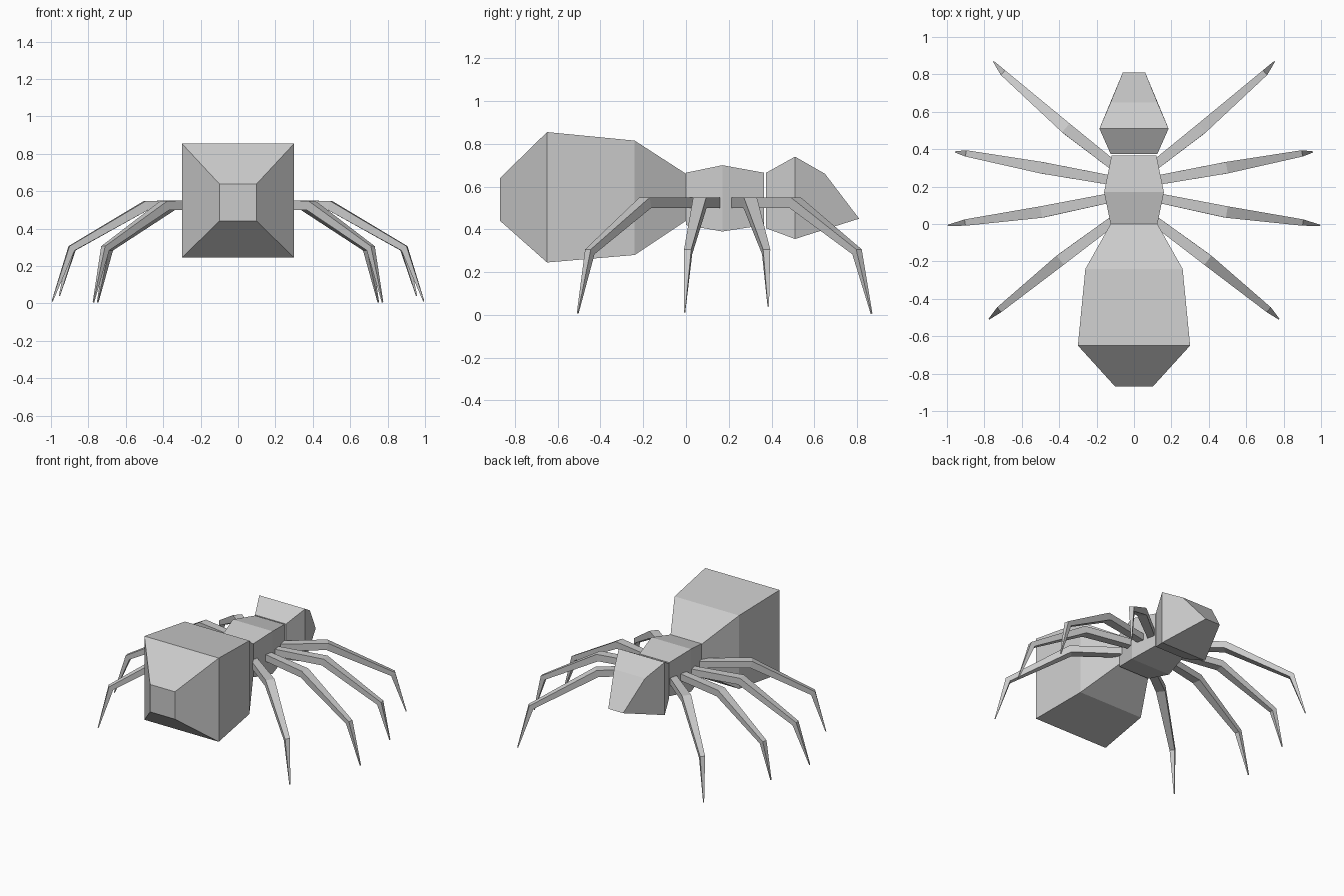
import bpy
import bmesh
from mathutils import Vector

old = bpy.data.objects.get("Cube")
if old:
    bpy.data.objects.remove(old, do_unlink=True)

grey = bpy.data.materials.new("plain grey")
grey.use_nodes = True
COLOUR = (0.6, 0.6, 0.6, 1)
grey.diffuse_color = COLOUR
grey.node_tree.nodes["Principled BSDF"].inputs["Base Color"].default_value = COLOUR


def loft(name, rings):
    """Skin a row of equal rings and close both ends."""
    bm = bmesh.new()
    rows = [[bm.verts.new(p) for p in ring] for ring in rings]
    for a, b in zip(rows, rows[1:]):
        for i in range(len(a)):
            j = (i + 1) % len(a)
            bm.faces.new((a[i], a[j], b[j], b[i]))
    bm.faces.new(rows[0])
    bm.faces.new(rows[-1])
    bmesh.ops.recalc_face_normals(bm, faces=bm.faces)
    mesh = bpy.data.meshes.new(name)
    bm.to_mesh(mesh)
    bm.free()
    mesh.materials.append(grey)
    obj = bpy.data.objects.new(name, mesh)
    bpy.context.collection.objects.link(obj)
    return obj


def section(y, half, low, high):
    """Upright rectangle across the body."""
    return [(-half, y, low), (half, y, low), (half, y, high), (-half, y, high)]


# Body: y, half width, bottom, top
loft("abdomen", [section(-0.87, 0.1, 0.44, 0.64), section(-0.65, 0.3, 0.245, 0.855),
                 section(-0.24, 0.26, 0.28, 0.815), section(0, 0.125, 0.44, 0.66)])
loft("thorax", [section(0, 0.125, 0.42, 0.665), section(0.17, 0.16, 0.39, 0.70),
                section(0.365, 0.12, 0.42, 0.665)])

# Head: the last ring leans forward to make the sloping face
slope = [(-0.06, 0.81, 0.45), (0.06, 0.81, 0.45), (0.125, 0.65, 0.66), (-0.125, 0.65, 0.66)]
loft("head", [section(0.375, 0.125, 0.405, 0.665), section(0.51, 0.185, 0.355, 0.74), slope])

# Legs: hip, first knee, second knee, tip
SIZES = [(0.05, 0.05), (0.062, 0.05), (0.034, 0.036), (0.006, 0.006)]
LEGS = {
    "front": [(0.08, 0.04, 0.525), (0.39, -0.19, 0.525), (0.71, -0.45, 0.295), (0.773, -0.507, 0.006)],
    "front_middle": [(0.1, 0.145, 0.525), (0.49, 0.065, 0.525), (0.89, 0.01, 0.295), (0.993, -0.007, 0.012)],
    "rear_middle": [(0.1, 0.23, 0.525), (0.49, 0.30, 0.525), (0.885, 0.375, 0.295), (0.955, 0.385, 0.04)],
    "rear": [(0.08, 0.29, 0.525), (0.36, 0.51, 0.525), (0.69, 0.8, 0.295), (0.75, 0.868, 0.006)],
}


def leg(name, points, side):
    pts = [Vector((x * side, y, z)) for x, y, z in points]
    out = pts[-1] - pts[0]
    across = Vector((-out.y, out.x, 0)).normalized()
    rings = []
    for i, (p, (wide, thick)) in enumerate(zip(pts, SIZES)):
        ahead = (pts[min(i + 1, 3)] - pts[min(i, 2)]).normalized()
        behind = (pts[max(i, 1)] - pts[max(i - 1, 0)]).normalized()
        up = (ahead + behind).cross(across).normalized()
        w, t = across * wide / 2, up * thick / 2
        rings.append([p - w - t, p + w - t, p + w + t, p - w + t])
    loft(name, rings)


for label, points in LEGS.items():
    for side_name, side in (("left", 1), ("right", -1)):
        leg(f"{side_name}_{label}_leg", points, side)
